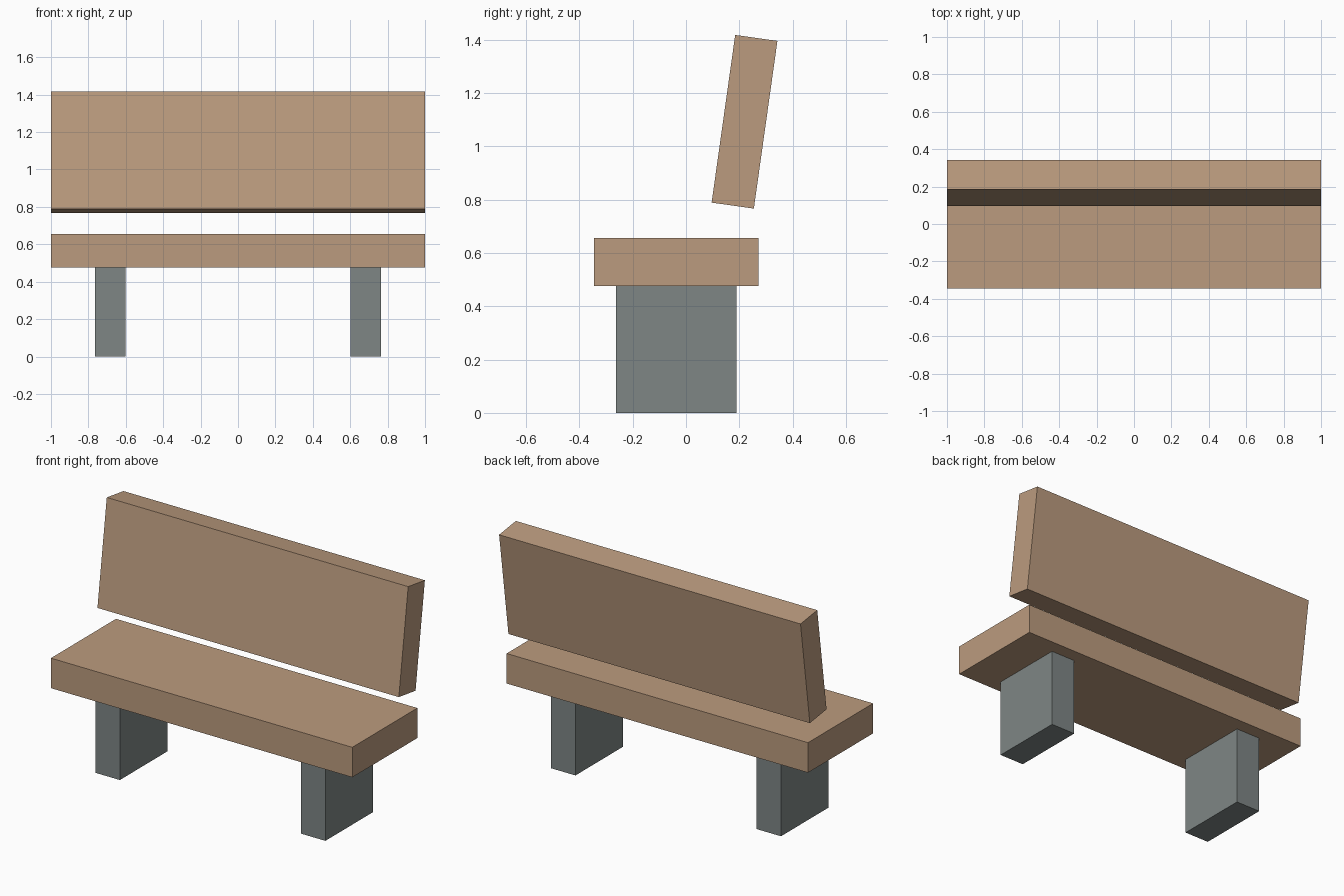
import bpy
from math import radians

if "Cube" in bpy.data.objects:
    bpy.data.objects.remove(bpy.data.objects["Cube"])


def material(name, rgb):
    mat = bpy.data.materials.new(name)
    mat.diffuse_color = (*rgb, 1)
    mat.use_nodes = True
    mat.node_tree.nodes["Principled BSDF"].inputs["Base Color"].default_value = mat.diffuse_color
    return mat


def box(name, centre, size, mat, tilt=0):
    bpy.ops.mesh.primitive_cube_add(size=1, location=centre)
    ob = bpy.context.object
    ob.name = name
    ob.scale = size
    bpy.ops.object.transform_apply(location=False, rotation=False, scale=True)
    ob.rotation_euler.x = radians(tilt)
    ob.data.materials.append(mat)
    return ob


wood = material("wood", (0.50, 0.33, 0.21))
stone = material("stone", (0.21, 0.24, 0.235))

# Seat slab
box("seat", (0, -0.0365, 0.566), (2, 0.617, 0.18), wood)

# Floating backrest, leaning backwards
box("backrest", (0, 0.2195, 1.092), (2, 0.16, 0.635), wood, tilt=-8)

# Pair of block legs
for side, x in (("left", -0.682), ("right", 0.682)):
    box(side + "_leg", (x, -0.036, 0.238), (0.163, 0.452, 0.476), stone)
